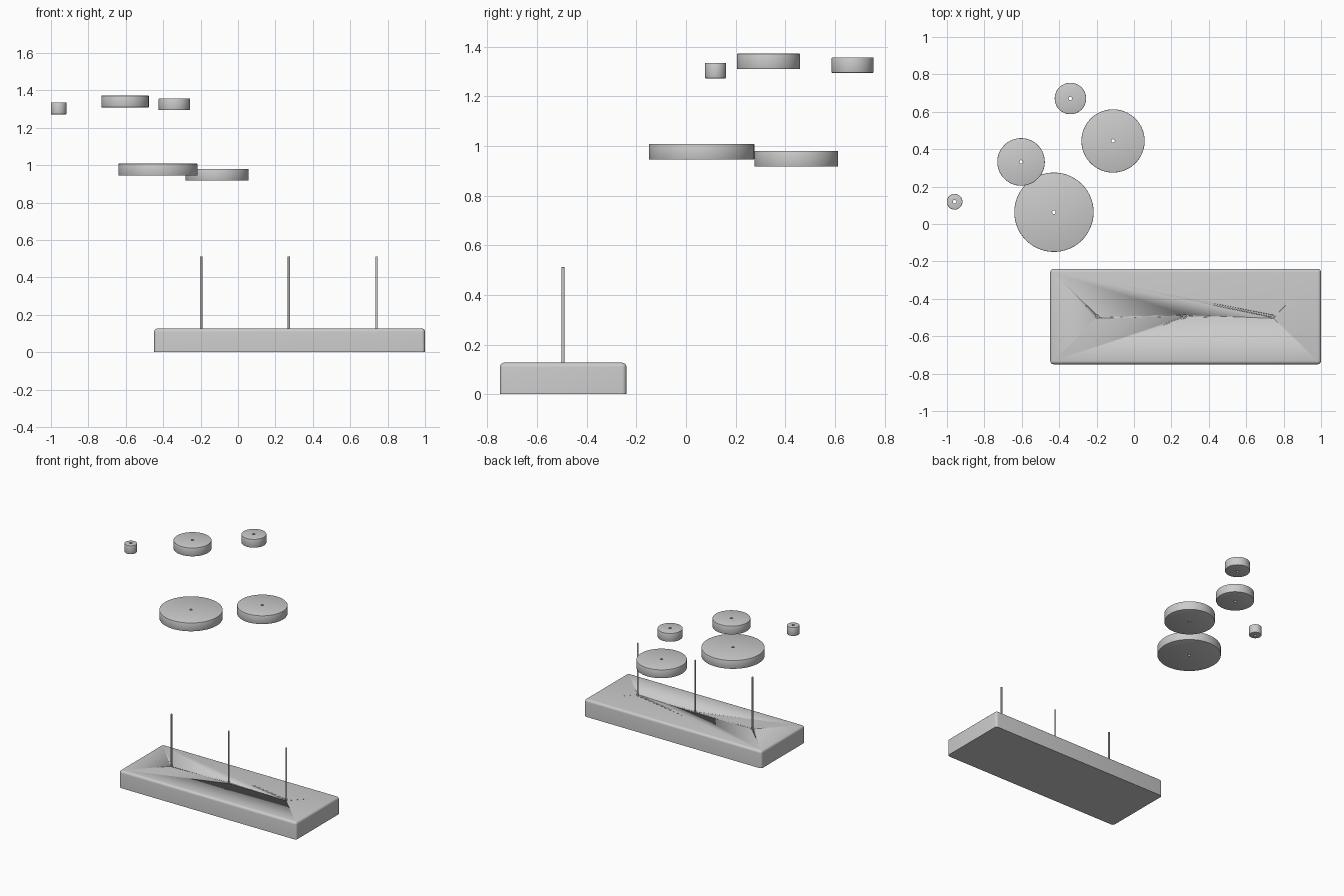
import bpy, bmesh, math

if "Cube" in bpy.data.objects:
    bpy.data.objects.remove(bpy.data.objects["Cube"])


def smooth(obj):
    bpy.ops.object.select_all(action='DESELECT')
    bpy.context.view_layer.objects.active = obj
    obj.select_set(True)
    bpy.ops.object.shade_smooth_by_angle(angle=math.radians(35))


def lathe(name, profile, x, y, steps, closed=False):
    """Spin an (r, z) profile round a vertical axis at x, y."""
    bm = bmesh.new()
    vs = [bm.verts.new((r, 0, z)) for r, z in profile]
    es = [bm.edges.new(p) for p in zip(vs, vs[1:])]
    if closed:
        es.append(bm.edges.new((vs[-1], vs[0])))
    bmesh.ops.spin(bm, geom=vs + es, cent=(0, 0, 0), axis=(0, 0, 1),
                   angle=2 * math.pi, steps=steps)
    bmesh.ops.remove_doubles(bm, verts=bm.verts, dist=1e-5)
    bmesh.ops.recalc_face_normals(bm, faces=bm.faces)
    me = bpy.data.meshes.new(name)
    bm.to_mesh(me)
    bm.free()
    obj = bpy.data.objects.new(name, me)
    obj.location = (x, y, 0)
    bpy.context.collection.objects.link(obj)
    smooth(obj)
    return obj


# Base block, rounded on the top and upright edges
bpy.ops.mesh.primitive_cube_add(size=1)
base = bpy.context.object
base.name = "base"
bm = bmesh.new()
bm.from_mesh(base.data)
for v in bm.verts:
    v.co.x = v.co.x * 1.448 + 0.276
    v.co.y = v.co.y * 0.51 - 0.495
    v.co.z = (v.co.z + 0.5) * 0.127
edges = [e for e in bm.edges if max(v.co.z for v in e.verts) > 0.1]
bmesh.ops.bevel(bm, geom=edges, offset=0.018, segments=5, profile=0.5,
                affect='EDGES')
bm.to_mesh(base.data)
bm.free()

# Three rods standing in blind holes
for i in range(3):
    x = -0.197 + i * 0.4688
    cutter = lathe(f"hole_cutter_{i + 1}",
                   [(0, 0.065), (0.0095, 0.065), (0.0095, 0.2), (0, 0.2)],
                   x, -0.495, 32)
    cutter.hide_render = True
    cutter.hide_set(True)
    cut = base.modifiers.new("hole", 'BOOLEAN')
    cut.operation = 'DIFFERENCE'
    cut.solver = 'EXACT'
    cut.object = cutter
    lathe(f"rod_{i + 1}",
          [(0, 0.065), (0.006, 0.065), (0.006, 0.511), (0.005, 0.512), (0, 0.512)],
          x, -0.495, 24)
smooth(base)

# Five floating discs with a through hole: x, y, radius, bottom z
discs = [(-0.428, 0.063, 0.212, 0.945), (-0.112, 0.444, 0.169, 0.917),
         (-0.604, 0.332, 0.127, 1.309), (-0.340, 0.671, 0.084, 1.294),
         (-0.959, 0.119, 0.042, 1.272)]
for i, (x, y, r, z) in enumerate(discs):
    t, b, h = z + 0.063, 0.003, 0.0095
    lathe(f"disc_{i + 1}",
          [(h, z), (r - b, z), (r - b * 0.3, z + b * 0.3), (r, z + b),
           (r, t - b), (r - b * 0.3, t - b * 0.3), (r - b, t), (h, t)],
          x, y, 96, closed=True)
